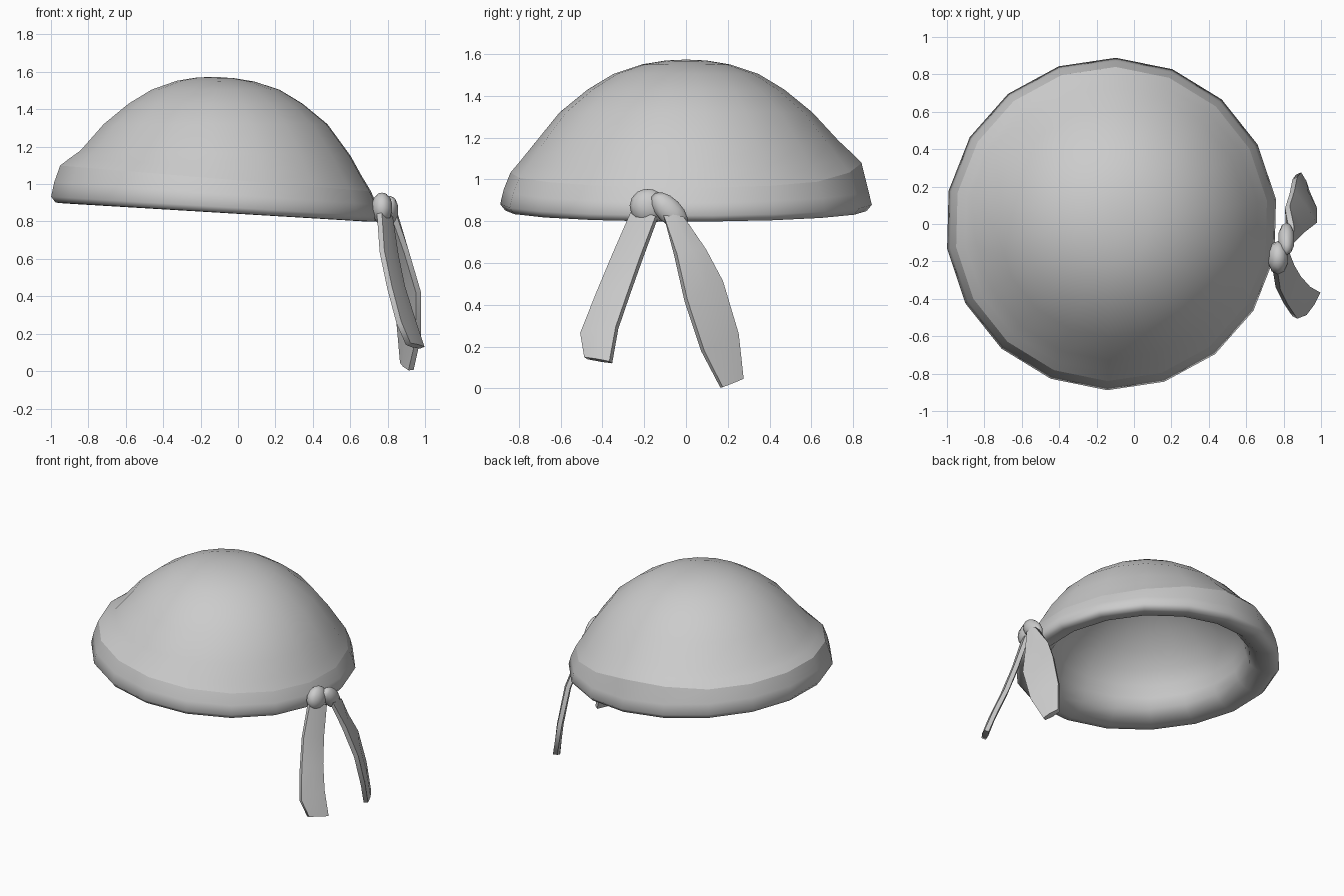
import bpy, bmesh, math
from mathutils import Vector, Matrix

cube = bpy.data.objects.get("Cube")
if cube:
    bpy.data.objects.remove(cube, do_unlink=True)

grey = bpy.data.materials.new("cloth_grey")
grey.use_nodes = True
COLOUR = (0.6, 0.6, 0.6, 1)
grey.diffuse_color = COLOUR
grey.node_tree.nodes["Principled BSDF"].inputs["Base Color"].default_value = COLOUR


def finish(name, bm):
    """Turn a bmesh into a smooth shaded object."""
    bmesh.ops.recalc_face_normals(bm, faces=bm.faces)
    for f in bm.faces:
        f.smooth = True
    mesh = bpy.data.meshes.new(name)
    bm.to_mesh(mesh)
    bm.free()
    mesh.materials.append(grey)
    obj = bpy.data.objects.new(name, mesh)
    bpy.context.collection.objects.link(obj)
    return obj


def bridge(bm, a, b):
    """Join two closed loops; a loop of one vertex is a pole."""
    n = max(len(a), len(b))
    for i in range(n):
        j = (i + 1) % n
        corners = [a[i % len(a)], a[j % len(a)], b[j % len(b)], b[i % len(b)]]
        bm.faces.new(list(dict.fromkeys(corners)))


# Cap: a lathed shell, (radius, height, tilt) from inner crown to outer crown
SIDES, CENTRE_X, START = 18, -0.12, math.radians(8.5)
CREASE = (0.84, 1.03, 0.083)
SHOULDER = (0.79, 1.09, 0.06)
SLOPE = (0.73, 1.165, 0.02)
inner = [(0, 1.505, 0), (0.17, 1.48, 0), (0.29, 1.435, 0), (0.405, 1.365, 0),
         (0.51, 1.28, 0), (0.595, 1.18, 0.01), (0.645, 1.08, 0.03),
         (0.665, 0.99, 0.05)]
rim = [(0.69, 0.915, 0.06), (0.745, 0.868, 0.06), (0.82, 0.848, 0.06),
       (0.865, 0.85, 0.06), (0.889, 0.88, 0.06), (0.872, 0.95, 0.07)]
dome = [CREASE, SHOULDER, SLOPE, (0.605, 1.32, 0),
        (0.47, 1.43, 0), (0.345, 1.505, 0), (0.21, 1.55, 0.01),
        (0.1, 1.568, 0.02), (0, 1.573, 0)]
# The back of the fold is pulled up a little
BACK_LIFT = {CREASE: 0.05, SHOULDER: 0.04, SLOPE: 0.02}

bm = bmesh.new()
previous = None
for ring in inner + rim + dome:
    r, z, tilt = ring
    loop = []
    for i in range(SIDES if r else 1):
        a = START + math.tau * i / SIDES
        x, y = r * math.cos(a), r * math.sin(a)
        lift = BACK_LIFT.get(ring, 0) * max(0, math.sin(a)) ** 8
        loop.append(bm.verts.new((CENTRE_X + x, y, z - tilt * x + lift)))
    if previous:
        bridge(bm, previous, loop)
    if ring == CREASE:
        crease_loop = set(loop)
    previous = loop
# Sharp fold where the band meets the dome
for e in bm.edges:
    if e.verts[0] in crease_loop and e.verts[1] in crease_loop:
        e.smooth = False
finish("cap", bm)


def ribbon(name, rows, edge=0.015, belly=0.022):
    """Loft a padded strip through pairs of left and right edge points."""
    rows = [(Vector(l), Vector(r)) for l, r in rows]
    mids = [(l + r) / 2 for l, r in rows]
    bm = bmesh.new()
    loops = []
    for i, (l, r) in enumerate(rows):
        m = mids[i]
        along = mids[min(i + 1, len(mids) - 1)] - mids[max(i - 1, 0)]
        n = (r - l).cross(along).normalized()
        section = (l + n * edge, m + n * belly, r + n * edge,
                   r - n * edge, m - n * belly, l - n * edge)
        loops.append([bm.verts.new(p) for p in section])
    for a, b in zip(loops, loops[1:]):
        bridge(bm, a, b)
    bm.faces.new(loops[0])
    bm.faces.new(loops[-1])
    obj = finish(name, bm)
    bpy.ops.object.select_all(action='DESELECT')
    obj.select_set(True)
    bpy.context.view_layer.objects.active = obj
    bpy.ops.object.shade_smooth_by_angle(angle=math.radians(75))


# Two hanging ties
ribbon("front_tie", [
    ((0.755, -0.25, 0.86), (0.815, -0.14, 0.82)),
    ((0.77, -0.345, 0.64), (0.845, -0.215, 0.62)),
    ((0.81, -0.425, 0.45), (0.88, -0.275, 0.45)),
    ((0.86, -0.5, 0.26), (0.93, -0.33, 0.29)),
    ((0.91, -0.48, 0.145), (0.985, -0.36, 0.125))])
ribbon("back_tie", [
    ((0.83, -0.11, 0.84), (0.84, -0.01, 0.82)),
    ((0.9, -0.05, 0.64), (0.82, 0.09, 0.66)),
    ((0.965, 0.0, 0.42), (0.845, 0.17, 0.51)),
    ((0.965, 0.08, 0.18), (0.86, 0.245, 0.26)),
    ((0.925, 0.17, 0.005), (0.88, 0.27, 0.045))])


def lump(name, centre, radii, lean):
    """A low-poly rounded lump leaning in the side plane."""
    bm = bmesh.new()
    bmesh.ops.create_uvsphere(bm, u_segments=10, v_segments=7, radius=1)
    place = (Matrix.Translation(centre) @ Matrix.Rotation(math.radians(lean), 4, 'X')
             @ Matrix.Diagonal((*radii, 1)))
    bmesh.ops.transform(bm, matrix=place, verts=bm.verts)
    finish(name, bm)


# Knot and the fold running into the back tie
lump("knot", (0.77, -0.18, 0.87), (0.058, 0.09, 0.085), -15)
lump("knot_fold", (0.815, -0.08, 0.85), (0.045, 0.11, 0.06), -45)
